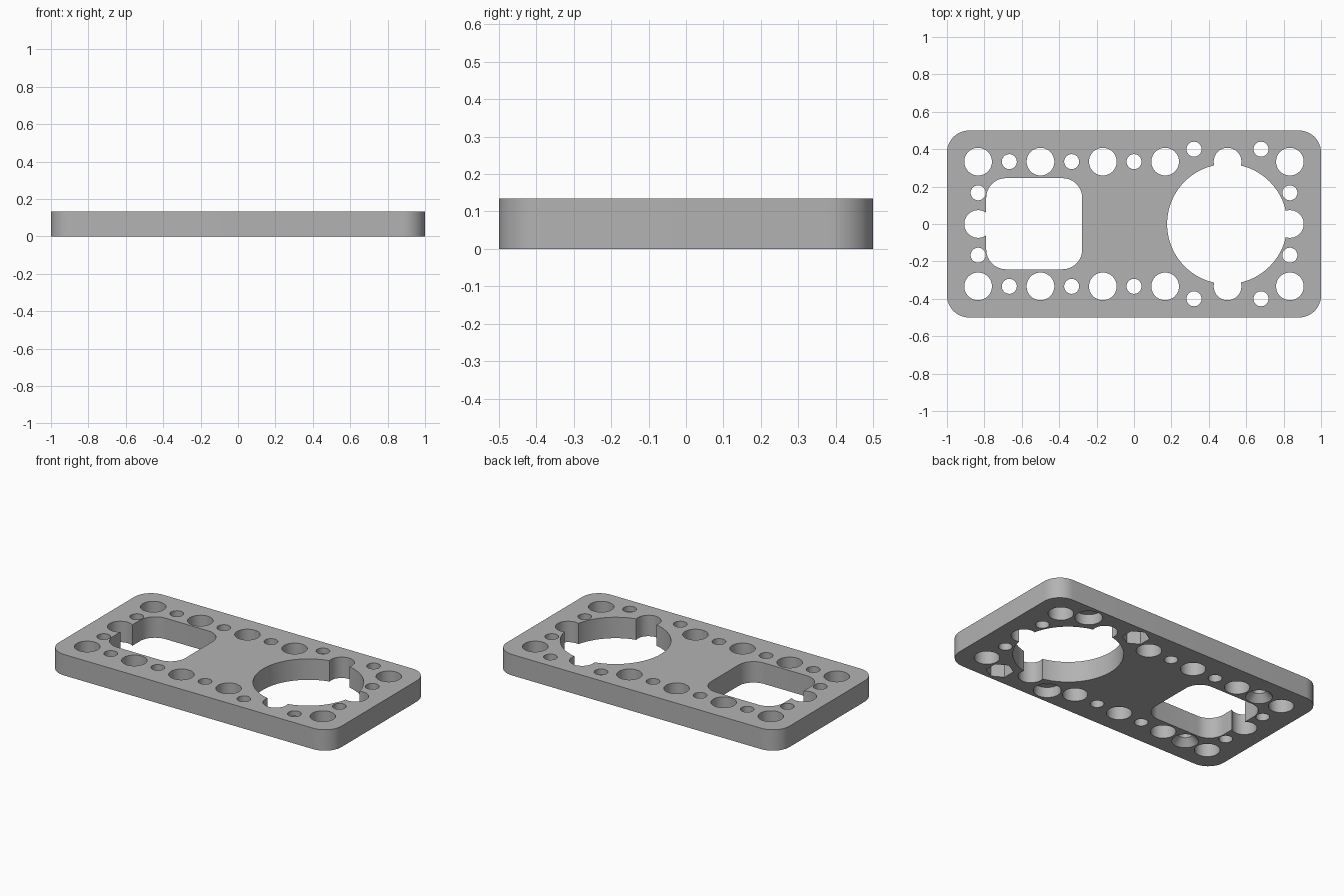
import bpy, bmesh, math

cube = bpy.data.objects.get("Cube")
if cube:
    bpy.data.objects.remove(cube, do_unlink=True)

THICK = 0.134
PITCH = 1 / 6          # spacing of the hole grid
BIG, SMALL = 0.074, 0.04

grey = bpy.data.materials.new("plain_grey")
grey.use_nodes = True
colour = (0.45, 0.45, 0.45, 1)
grey.diffuse_color = colour
grey.node_tree.nodes["Principled BSDF"].inputs["Base Color"].default_value = colour


def make_object(name, bm):
    bmesh.ops.recalc_face_normals(bm, faces=bm.faces)
    mesh = bpy.data.meshes.new(name)
    bm.to_mesh(mesh)
    bm.free()
    mesh.materials.append(grey)
    obj = bpy.data.objects.new(name, mesh)
    bpy.context.collection.objects.link(obj)
    return obj


def rounded_box(name, x0, x1, y0, y1, z0, z1, radius):
    """Box with its vertical edges rounded."""
    bm = bmesh.new()
    bmesh.ops.create_cube(bm, size=1)
    for v in bm.verts:
        v.co = (x1 if v.co.x > 0 else x0, y1 if v.co.y > 0 else y0,
                z1 if v.co.z > 0 else z0)
    upright = [e for e in bm.edges
               if abs(e.verts[0].co.z - e.verts[1].co.z) > 0.01]
    bmesh.ops.bevel(bm, geom=upright, offset=radius, segments=12,
                    profile=0.5, affect='EDGES')
    return make_object(name, bm)


def drill(name, x, y, r0, z0=-0.1, z1=THICK + 0.1, r1=None, sides=48):
    """Round, hexagonal or tapered cutter, r0 at the bottom and r1 on top."""
    bm = bmesh.new()
    bmesh.ops.create_cone(bm, cap_ends=True, segments=sides, radius1=r0,
                          radius2=r0 if r1 is None else r1, depth=z1 - z0)
    bmesh.ops.translate(bm, verts=bm.verts, vec=(x, y, (z0 + z1) / 2))
    return make_object(name, bm)


plate = rounded_box("mounting_plate", -1, 1, -0.5, 0.5, 0, THICK, 0.118)

# Large openings
cutters = [
    rounded_box("square_opening", -0.79, -0.277, -0.242, 0.245, -0.1, 0.3, 0.105),
    drill("round_opening", 0.498, 0, 0.321, sides=96),
]

# Grid holes along the edges
for side in (-1, 1):
    y = side * 2 * PITCH
    for i in range(-5, 6, 2):
        cutters.append(drill("large_hole", i * PITCH, y, BIG))
    for i in (-4, -2, 0):
        cutters.append(drill("small_hole", i * PITCH, y, SMALL))
    cutters.append(drill("end_large_hole", side * 5 * PITCH, 0, BIG))
    for end in (-1, 1):
        cutters.append(drill("end_small_hole", end * 5 * PITCH, side * PITCH, SMALL))
    # Countersinks under the plate
    cutters.append(drill("countersink", -4 * PITCH, y, 0.087, -0.01, 0.05, r1=0.035))

    # Screw holes, with nut and screw head pockets on alternate corners
    for end in (-1, 1):
        x, y2 = 0.5 + end * 0.179, side * 0.4
        cutters.append(drill("screw_hole", x, y2, SMALL))
        if end == side:
            cutters.append(drill("head_pocket", x, y2, 0.08, z1=0.067))
        else:
            cutters.append(drill("nut_pocket", x, y2, 0.08, z1=0.1, sides=6))

# Cut everything out of the plate
bpy.context.view_layer.objects.active = plate
for cutter in cutters:
    cutter.hide_render = True
    mod = plate.modifiers.new("cut", 'BOOLEAN')
    mod.operation = 'DIFFERENCE'
    mod.solver = 'EXACT'
    mod.object = cutter
    bpy.ops.object.modifier_apply(modifier=mod.name)
    bpy.data.objects.remove(cutter, do_unlink=True)

bpy.ops.object.select_all(action='DESELECT')
plate.select_set(True)
bpy.ops.object.shade_smooth_by_angle(angle=math.radians(30))
